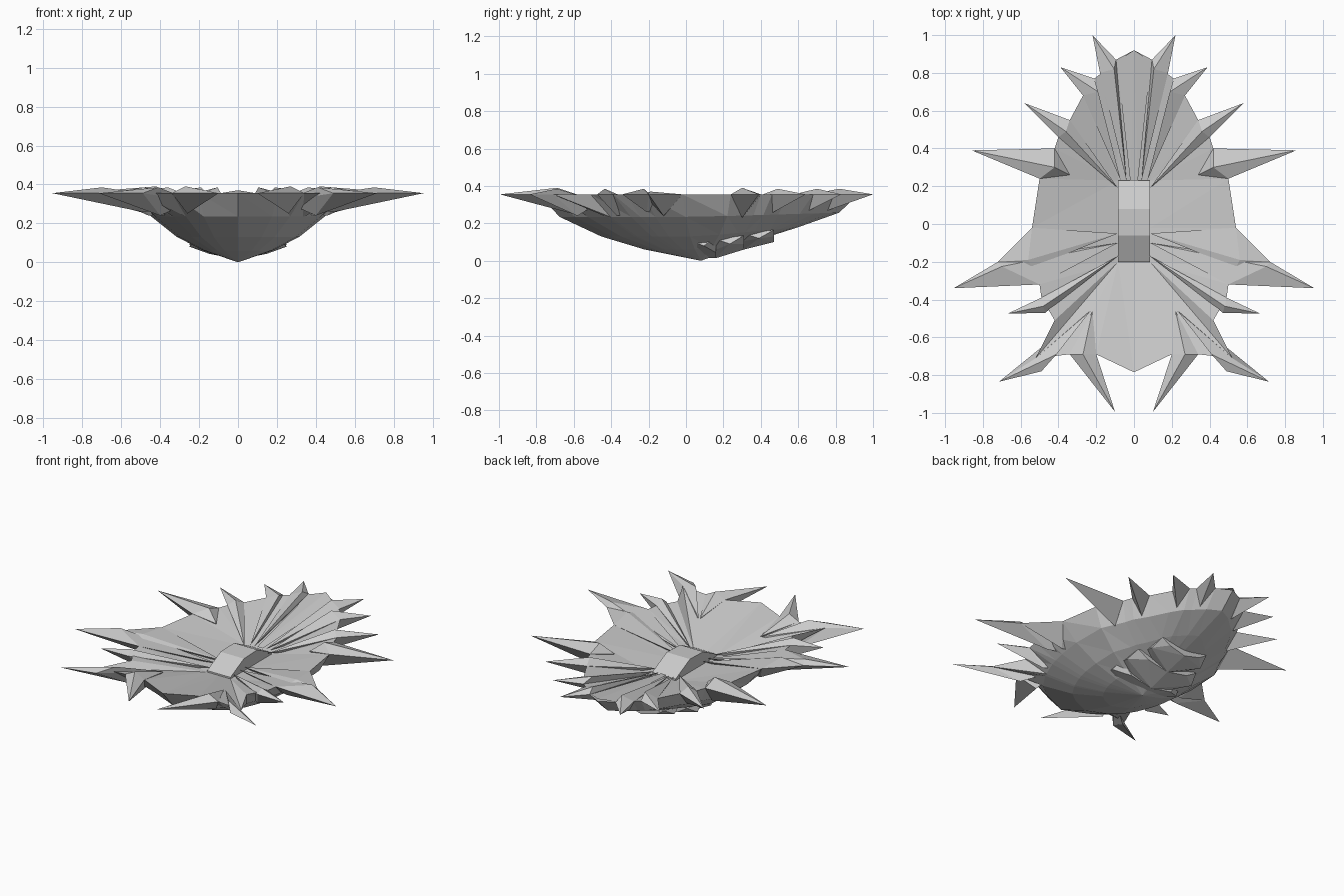
import bpy, bmesh

if "Cube" in bpy.data.objects:
    bpy.data.objects.remove(bpy.data.objects["Cube"])

RIM = 0.355


def make(name, bm):
    bmesh.ops.remove_doubles(bm, verts=bm.verts, dist=0.002)
    bmesh.ops.recalc_face_normals(bm, faces=bm.faces)
    me = bpy.data.meshes.new(name)
    bm.to_mesh(me)
    bm.free()
    ob = bpy.data.objects.new(name, me)
    bpy.context.collection.objects.link(ob)
    return ob


def clamp(v, lo, hi):
    return max(lo, min(hi, v))


# Shell: rim outline (right half, front to back), mirrored into a loop
half = [(0, -.785), (.2, -.69), (.34, -.69), (.52, -.71), (.42, -.51), (.49, -.39),
        (.50, -.32), (.54, -.23), (.54, -.02), (.50, .24), (.42, .40), (.40, .46),
        (.34, .55), (.27, .68), (.21, .77), (.17, .80), (.095, .87), (0, .92)]
rim = half + [(-x, y) for x, y in reversed(half[1:-1])]


def under(p, s, z):
    # Lower ring of the hull, rounded in plan and rising towards the back
    x, y = p[0], p[1] - .08
    k = max(1, ((x / .51) ** 2 + (y / .86) ** 2) ** .5)
    return (x / k * s, .08 + y / k * s, z + .25 * max(0, y / k * s) * (1 - s))


bm = bmesh.new()
loops = [[(clamp(x, -.085, .085), clamp(y, -.2, .23), .25) for x, y in rim],
         [(x, y, RIM) for x, y in rim]]
for s, z in ((.88, .235), (.62, .13), (.35, .06)):
    loops.append([under(p, s, z) for p in rim])
rings = [[bm.verts.new(c) for c in lp] for lp in loops]
n = len(rim)
for a, b in zip(rings, rings[1:]):
    for i in range(n):
        j = (i + 1) % n
        bm.faces.new((a[i], a[j], b[j]))
        bm.faces.new((a[i], b[j], b[i]))
apex = bm.verts.new((0, .08, 0))
for i in range(n):
    bm.faces.new((rings[-1][i], rings[-1][(i + 1) % n], apex))
make("shell", bm)

# Spikes: tip, two base points, raised ridge point, inner root, keel point under
spikes = [
    ((.10, -.995), (.20, -.69), (.34, -.69), (.27, -.69, .39), (.22, -.46, .315), (.26, -.60, .25)),
    ((.715, -.835), (.49, -.78), (.52, -.71), (.41, -.69, .385), (.23, -.46, .315), (.40, -.58, .24)),
    ((.67, -.475), (.47, -.47), (.49, -.39), (.48, -.435, .385), (.085, -.17, .27), (.40, -.37, .24)),
    ((.955, -.34), (.50, -.32), (.72, -.20), (.70, -.225, .385), (.085, -.10, .27), (.50, -.21, .26)),
    ((.72, -.20), (.54, -.23), (.54, -.02), (.56, -.19, .37), (.085, -.05, .27), (.46, -.12, .24)),
    ((.86, .39), (.50, .24), (.42, .40), (.42, .30, .39), (.34, .26, .325), (.40, .30, .23)),
    ((.58, .64), (.40, .46), (.34, .55), (.36, .49, .385), (.085, .19, .27), (.31, .45, .25)),
    ((.39, .83), (.27, .68), (.21, .77), (.19, .70, .385), (.07, .23, .27), (.20, .64, .26)),
    ((.22, 1.0), (.18, .80), (.095, .87), (.105, .82, .385), (.04, .23, .27), (.12, .76, .27)),
]
for k, spike in enumerate(spikes):
    for side, word in ((1, "right"), (-1, "left")):
        bm = bmesh.new()
        pts = [p if len(p) == 3 else (p[0], p[1], RIM) for p in spike]
        t, l, r, top, root, keel = [bm.verts.new((side * x, y, z)) for x, y, z in pts]
        for a, b in ((t, l), (l, root), (root, r), (r, t)):
            bm.faces.new((a, b, top))
            bm.faces.new((b, a, keel))
        make(f"spike_{k + 1}_{word}", bm)

# Rear centre ridge panel
bm = bmesh.new()
l, r, tip, a, b = [bm.verts.new(c) for c in
                   ((-.09, .86, RIM), (.09, .86, RIM), (0, .92, .37), (-.02, .23, .27), (.02, .23, .27))]
for f in ((l, a, tip), (a, b, tip), (b, r, tip), (l, tip, r), (a, l, r, b)):
    bm.faces.new(f)
make("rear_panel", bm)

# Arched block in the middle of the bowl
bm = bmesh.new()
arch = [(-.2, .2), (-.2, .26), (-.06, .33), (.08, .335), (.23, .26), (.23, .2)]
face = bm.faces.new([bm.verts.new((-.085, y, z)) for y, z in arch])
ext = bmesh.ops.extrude_face_region(bm, geom=[face])
for v in ext["geom"]:
    if isinstance(v, bmesh.types.BMVert):
        v.co.x = .085
make("centre_block", bm)

# Stepped belly segments across the underside: y range, half width, top z, keel z at both ends
segments = [(.03, .16, .25, .115, .018, .014), (.16, .31, .25, .125, .014, .06),
            (.31, .47, .19, .155, .06, .10)]
for k, (y0, y1, w, z, k0, k1) in enumerate(segments):
    bm = bmesh.new()
    for side in (1, -1):
        for c in ((w * .9, y0, z - .01), (w * .9, y1, z + .01), (w, (y0 + y1) / 2, z - .035),
                  (w * .6, y0, k0 + .045), (w * .6, y1, k1 + .03)):
            bm.verts.new((side * c[0], c[1], c[2]))
    bm.verts.new((0, y0, k0))
    bm.verts.new((0, y1, k1))
    bmesh.ops.convex_hull(bm, input=bm.verts)
    make(f"belly_segment_{k + 1}", bm)
